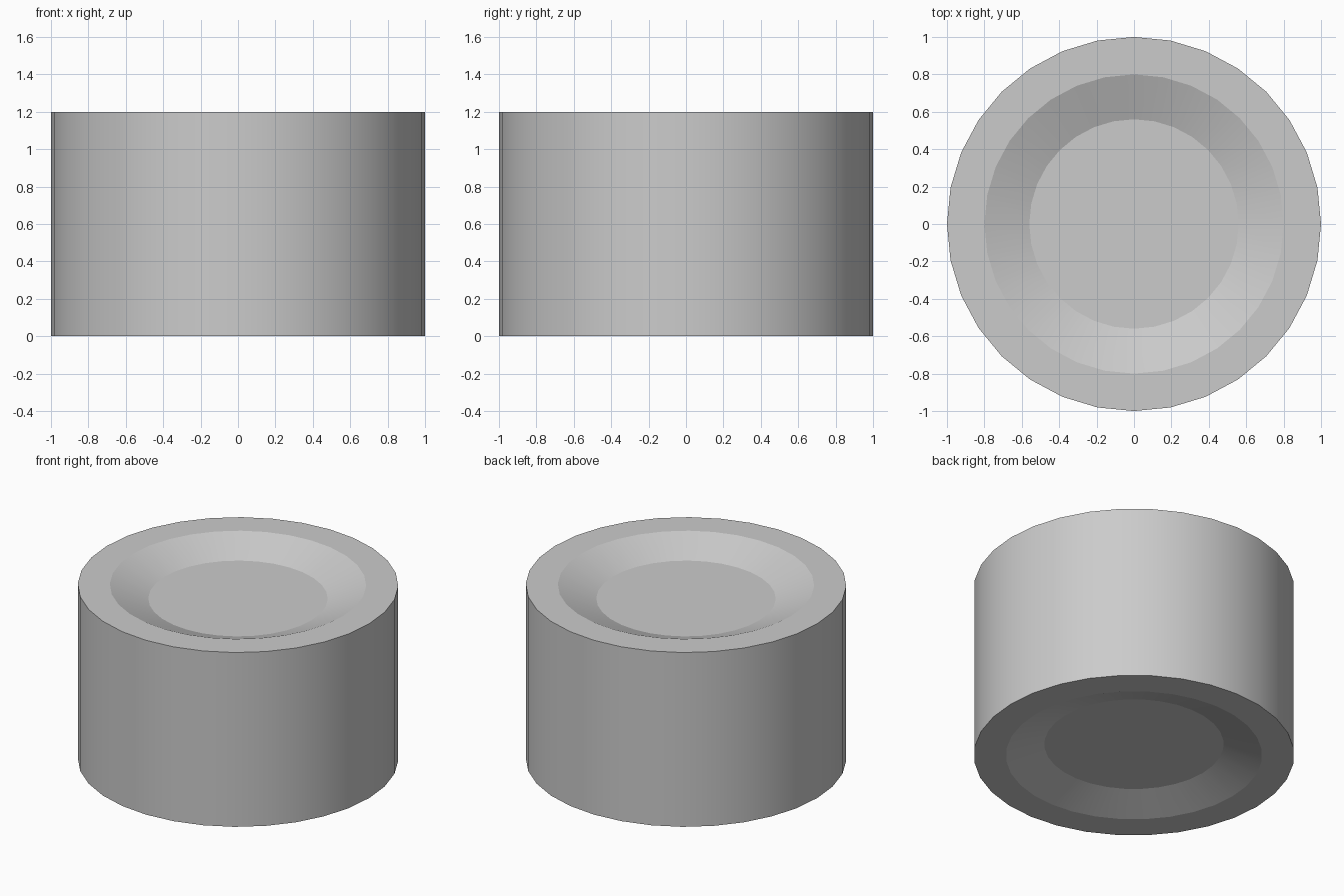
import bpy, bmesh
from math import cos, sin, tau, radians

if "Cube" in bpy.data.objects:
    bpy.data.objects.remove(bpy.data.objects["Cube"])

SIDES = 32


def lathe(name, profile):
    """Spin an (r, z) profile around z and cap both ends."""
    bm = bmesh.new()
    rings = [[bm.verts.new((r * cos(tau * i / SIDES), r * sin(tau * i / SIDES), z))
              for i in range(SIDES)] for r, z in profile]
    for low, high in zip(rings, rings[1:]):
        for i in range(SIDES):
            j = (i + 1) % SIDES
            bm.faces.new((low[i], low[j], high[j], high[i]))
    bm.faces.new(rings[0][::-1])
    bm.faces.new(rings[-1])
    bmesh.ops.recalc_face_normals(bm, faces=bm.faces)
    mesh = bpy.data.meshes.new(name)
    bm.to_mesh(mesh)
    bm.free()
    obj = bpy.data.objects.new(name, mesh)
    bpy.context.collection.objects.link(obj)
    return obj


# Squat drum with a bevelled dish sunk into each end
drum = lathe("dished_drum", [
    (0.56, 0.08), (0.8, 0), (1, 0),
    (1, 1.2), (0.8, 1.2), (0.56, 1.106),
])

# Smooth around the wall and dishes, crisp at the rims
bpy.context.view_layer.objects.active = drum
drum.select_set(True)
bpy.ops.object.shade_smooth_by_angle(angle=radians(15))
